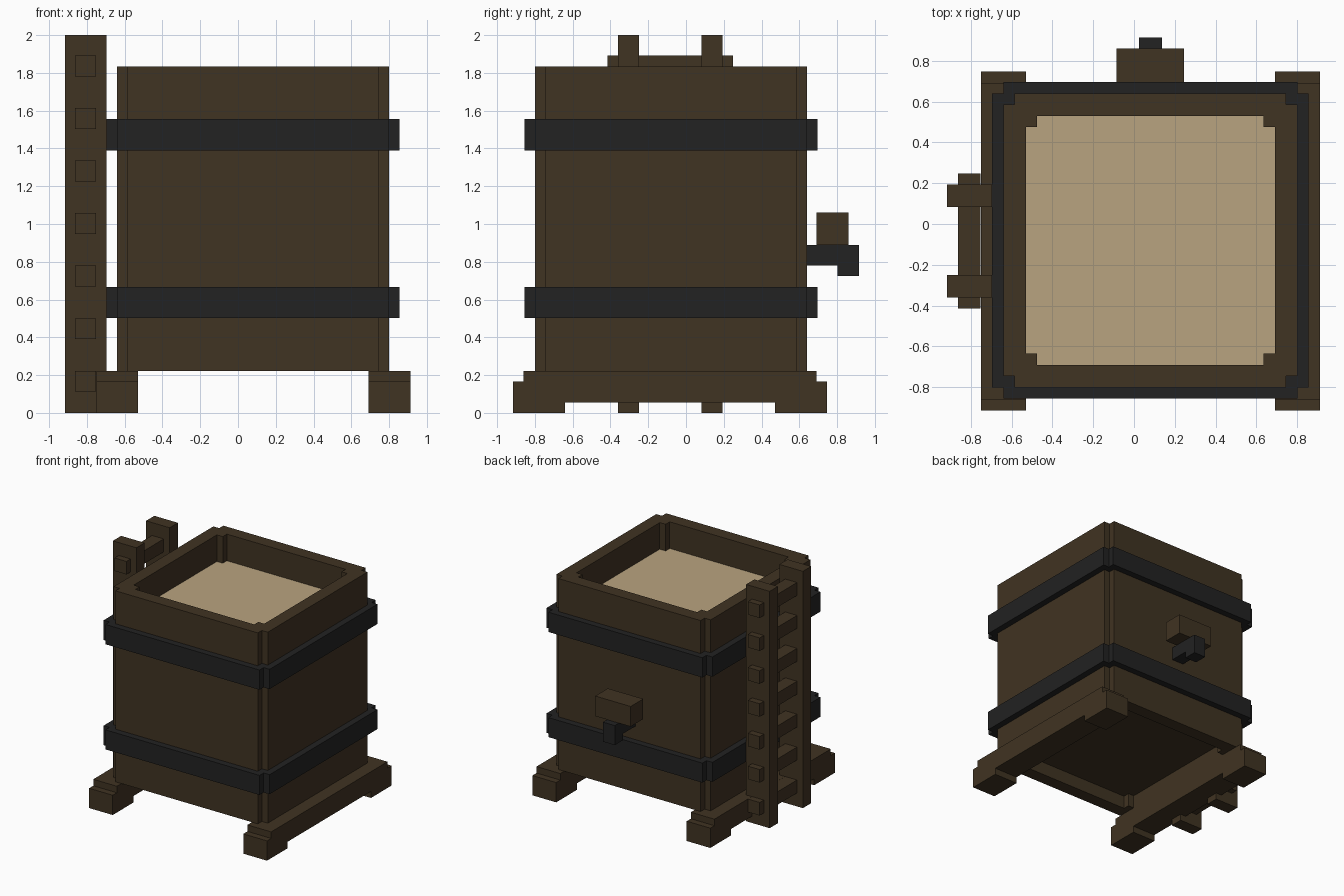
import bpy
import bmesh

if "Cube" in bpy.data.objects:
    bpy.data.objects.remove(bpy.data.objects["Cube"])


def material(name, rgb):
    m = bpy.data.materials.new(name)
    m.use_nodes = True
    m.diffuse_color = (*rgb, 1)
    bsdf = next(n for n in m.node_tree.nodes if n.type == 'BSDF_PRINCIPLED')
    bsdf.inputs["Base Color"].default_value = (*rgb, 1)
    return m


WOOD = material("dark wood", (0.051, 0.033, 0.016))
IRON = material("black iron", (0.016, 0.016, 0.016))
GRAIN = material("pale filling", (0.485, 0.371, 0.214))

CX, CY = 0.08, -0.08   # centre of the vat
STEP = 0.055           # corner notch and band thickness


def add_object(name, bm, mat):
    bmesh.ops.recalc_face_normals(bm, faces=bm.faces)
    mesh = bpy.data.meshes.new(name)
    bm.to_mesh(mesh)
    bm.free()
    mesh.materials.append(mat)
    obj = bpy.data.objects.new(name, mesh)
    bpy.context.collection.objects.link(obj)
    return obj


def box(name, x, y, z, mat=WOOD):
    """Box from (min, max) pairs."""
    bm = bmesh.new()
    bmesh.ops.create_cube(bm, size=1)
    for v in bm.verts:
        for i, (lo, hi) in enumerate((x, y, z)):
            v.co[i] = hi if v.co[i] > 0 else lo
    return add_object(name, bm, mat)


def notched_square(half):
    """Square outline with a small step cut out of each corner."""
    k = half - STEP
    pts, corner = [], [(half, k), (k, k), (k, half)]
    for _ in range(4):
        pts += corner
        corner = [(-y, x) for x, y in corner]
    return [(CX + x, CY + y) for x, y in pts]


def slab(name, half, z, mat):
    bm = bmesh.new()
    face = bm.faces.new([bm.verts.new((x, y, z[0])) for x, y in notched_square(half)])
    out = bmesh.ops.extrude_face_region(bm, geom=[face], use_keep_orig=True)
    top = [v for v in out["geom"] if isinstance(v, bmesh.types.BMVert)]
    bmesh.ops.translate(bm, verts=top, vec=(0, 0, z[1] - z[0]))
    return add_object(name, bm, mat)


def ring(name, outer, inner, z, mat):
    bm = bmesh.new()
    loops = [[bm.verts.new((x, y, h)) for x, y in notched_square(half)]
             for half, h in ((outer, z[0]), (outer, z[1]), (inner, z[1]), (inner, z[0]))]
    for a, b in zip(loops, loops[1:] + loops[:1]):
        for i in range(len(a)):
            j = (i + 1) % len(a)
            bm.faces.new((a[i], a[j], b[j], b[i]))
    return add_object(name, bm, mat)


# Vat: walls, recessed floor, filling and iron bands
ring("vat_walls", 0.72, 0.61, (0.222, 1.835), WOOD)
slab("vat_floor", 0.61, (0.333, 0.44), WOOD)
slab("vat_filling", 0.61, (1.5, 1.61), GRAIN)
for name, z in (("lower_band", (0.502, 0.667)), ("upper_band", (1.39, 1.557))):
    ring(name, 0.72 + STEP, 0.72, z, IRON)

# Two skids, each a beam on a front and a back foot
for side, x in (("right", (-0.75, -0.53)), ("left", (0.69, 0.912))):
    box(side + "_skid_beam", x, (-0.86, 0.692), (0.055, 0.222))
    box(side + "_front_foot", x, (-0.915, -0.64), (0, 0.167))
    box(side + "_back_foot", x, (0.472, 0.747), (0, 0.167))

# Ladder on the right side
for name, y in (("front_ladder_rail", (-0.36, -0.25)), ("back_ladder_rail", (0.083, 0.193))):
    box(name, (-0.917, -0.697), y, (0, 2))
for i in range(7):
    z = 0.113 + i * 0.278
    box(f"ladder_rung_{i + 1}", (-0.862, -0.752), (-0.415, 0.248), (z, z + 0.11))

# Tap on the back
box("tap_handle", (-0.085, 0.246), (0.692, 0.86), (0.89, 1.06))
box("tap_pipe", (0.025, 0.136), (0.6, 0.915), (0.78, 0.89), IRON)
box("tap_spout", (0.025, 0.136), (0.803, 0.915), (0.725, 0.78), IRON)
